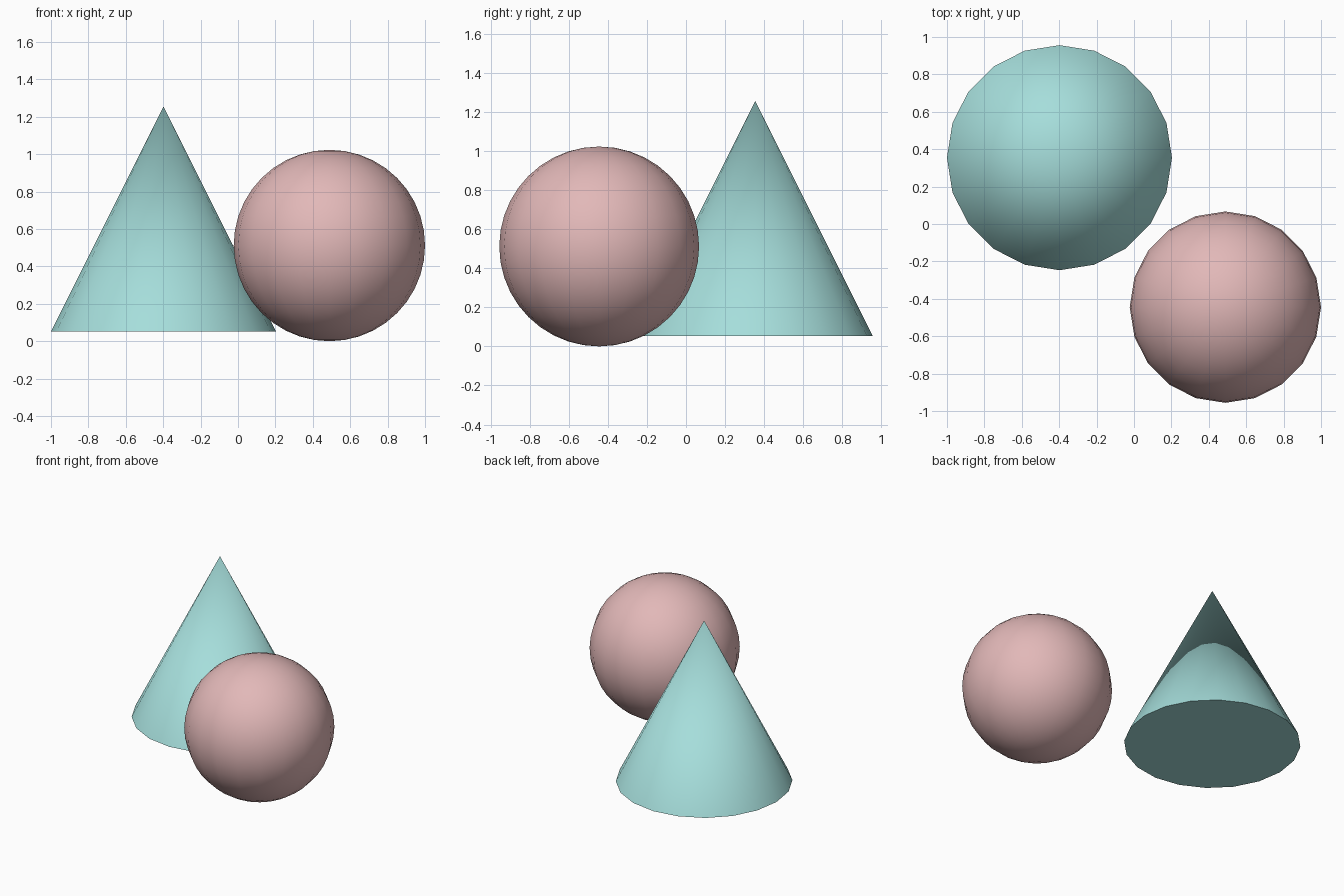
import bpy
import math

if "Cube" in bpy.data.objects:
    bpy.data.objects.remove(bpy.data.objects["Cube"])


def finish(name, color):
    """Name the active object, smooth it and give it a colour."""
    obj = bpy.context.object
    obj.name = name
    bpy.ops.object.shade_smooth_by_angle(angle=math.radians(40))
    mat = bpy.data.materials.new(name + "_colour")
    mat.diffuse_color = (*color, 1.0)
    mat.use_nodes = True
    mat.node_tree.nodes["Principled BSDF"].inputs["Base Color"].default_value = mat.diffuse_color
    obj.data.materials.append(mat)
    return obj


# Cone with a closed base, raised slightly above the ground
R, H = 0.6015, 1.203
bpy.ops.mesh.primitive_cone_add(vertices=20, radius1=R, radius2=0, depth=H,
                                location=(-0.3985, 0.3545, 0.052 + H / 2))
finish("cone", (0.38, 0.73, 0.71))

# Ball resting on the ground
B = 0.5115
bpy.ops.mesh.primitive_uv_sphere_add(segments=20, ring_count=20, radius=B,
                                     location=(0.4885, -0.4445, B))
finish("ball", (0.76, 0.48, 0.48))
